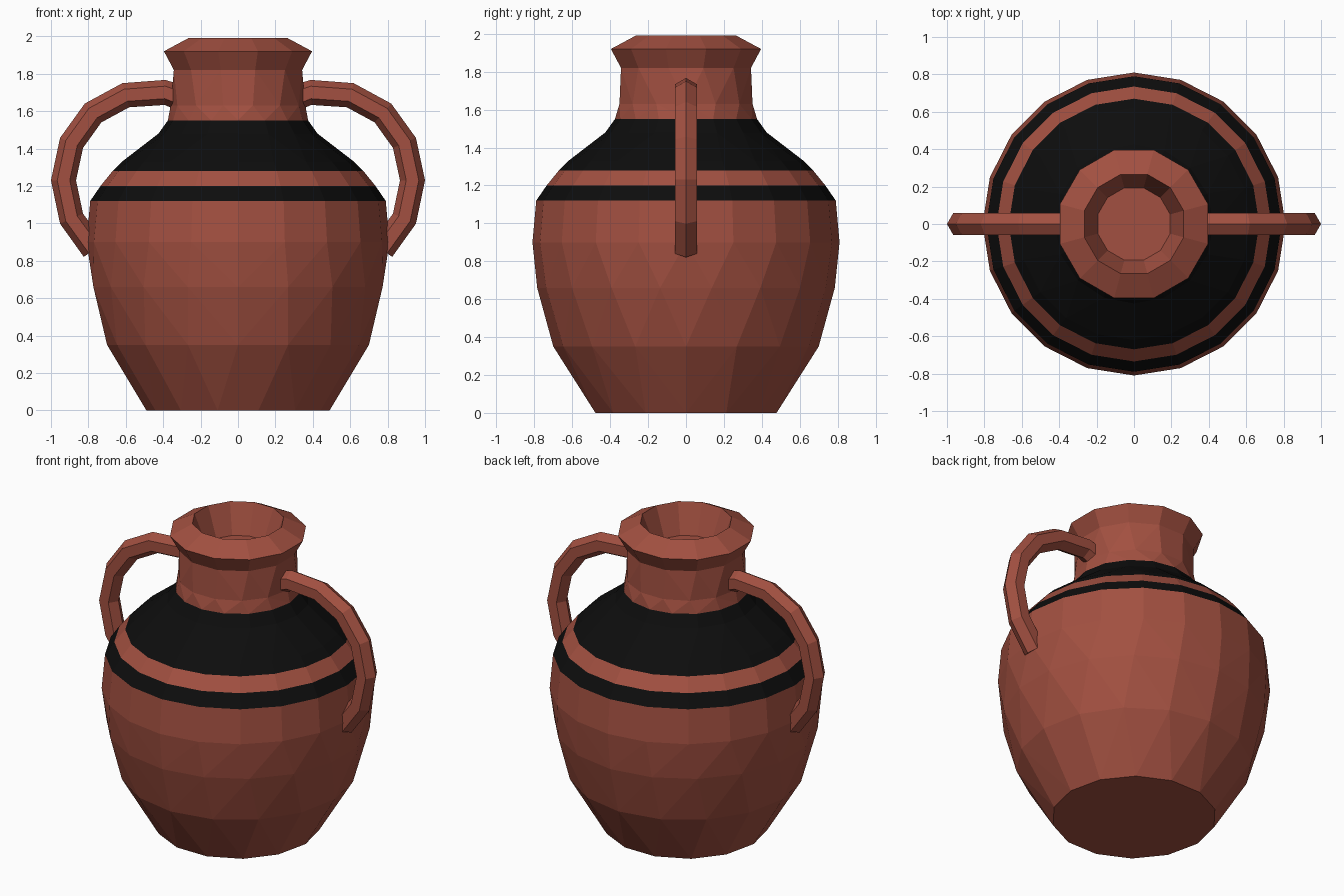
import bpy, bmesh, math
from mathutils import Vector

if "Cube" in bpy.data.objects:
    bpy.data.objects.remove(bpy.data.objects["Cube"])


def material(name, rgb):
    m = bpy.data.materials.new(name)
    m.diffuse_color = (*rgb, 1)
    m.use_nodes = True
    m.node_tree.nodes["Principled BSDF"].inputs["Base Color"].default_value = m.diffuse_color
    return m


CLAY = material("terracotta", (0.36, 0.08, 0.052))
BLACK = material("black glaze", (0.004, 0.004, 0.004))


def finish(bm, name, mats):
    bmesh.ops.recalc_face_normals(bm, faces=bm.faces[:])
    me = bpy.data.meshes.new(name)
    bm.to_mesh(me)
    bm.free()
    for m in mats:
        me.materials.append(m)
    ob = bpy.data.objects.new(name, me)
    bpy.context.collection.objects.link(ob)
    return ob


def stitch(bm, lo, hi, off_lo, off_hi, mat):
    """Join two rings of any vertex count with flat triangles."""
    n, m, i, j = len(lo), len(hi), 0, 0
    while i < n or j < m:
        step_lo = (i + 1 + off_lo) / n
        step_hi = (j + 1 + off_hi) / m
        if j == m or (i < n and step_lo <= step_hi):
            f = bm.faces.new((lo[i % n], lo[(i + 1) % n], hi[j % m]))
            i += 1
        else:
            f = bm.faces.new((lo[i % n], hi[(j + 1) % m], hi[j % m]))
            j += 1
        f.material_index = mat


# Pot: radius, height, sides, twist (in steps), glaze of the strip above the ring
PROFILE = [
    (0.49, 0.00, 14, 0.0, 0), (0.70, 0.35, 16, 0.0, 0),
    (0.785, 0.66, 18, 0.5, 0), (0.81, 0.90, 20, 0.0, 0),
    (0.79, 1.12, 20, 0.0, 1), (0.735, 1.20, 20, 0.0, 0),
    (0.67, 1.28, 20, 0.0, 1), (0.62, 1.33, 20, 0.0, 1),
    (0.425, 1.48, 16, 0.0, 1), (0.375, 1.55, 16, 0.0, 0),
    (0.36, 1.63, 14, 0.0, 0), (0.355, 1.82, 12, 0.5, 0),
    (0.41, 1.92, 12, 0.5, 0), (0.275, 1.99, 12, 0.5, 0),
    (0.20, 1.80, 12, 0.5, 0),
]
bm = bmesh.new()
rings = []
for r, z, n, tw, _ in PROFILE:
    angles = [math.tau * (k + tw) / n for k in range(n)]
    rings.append([bm.verts.new((r * math.cos(a), r * math.sin(a), z)) for a in angles])
for k in range(len(rings) - 1):
    stitch(bm, rings[k], rings[k + 1], PROFILE[k][3], PROFILE[k + 1][3], PROFILE[k][4])
bm.faces.new(rings[0][::-1])   # base
bm.faces.new(rings[-1])        # floor inside the mouth
finish(bm, "pot", [CLAY, BLACK])

# Handles: hexagonal section swept along an arc, mirrored to the other side
PATH = [Vector((x, 0, z)) for x, z in [
    (0.32, 1.675), (0.39, 1.70), (0.60, 1.685), (0.775, 1.59), (0.89, 1.43),
    (0.933, 1.23), (0.89, 1.025), (0.77, 0.86)]]
bm = bmesh.new()
loops = []
for k, p in enumerate(PATH):
    t = (PATH[min(k + 1, len(PATH) - 1)] - PATH[max(k - 1, 0)]).normalized()
    out = Vector((-t.z, 0, t.x))
    loops.append([bm.verts.new(p + 0.067 * (out * math.cos(a) + Vector((0, 1, 0)) * math.sin(a)))
                  for a in (math.tau * s / 6 for s in range(6))])
for a, b in zip(loops, loops[1:]):
    for s in range(6):
        bm.faces.new((a[s], a[(s + 1) % 6], b[(s + 1) % 6], b[s]))
bm.faces.new(loops[0])
bm.faces.new(loops[-1])
handles = finish(bm, "handles", [CLAY])
handles.modifiers.new("mirror", 'MIRROR').use_mirror_merge = False
